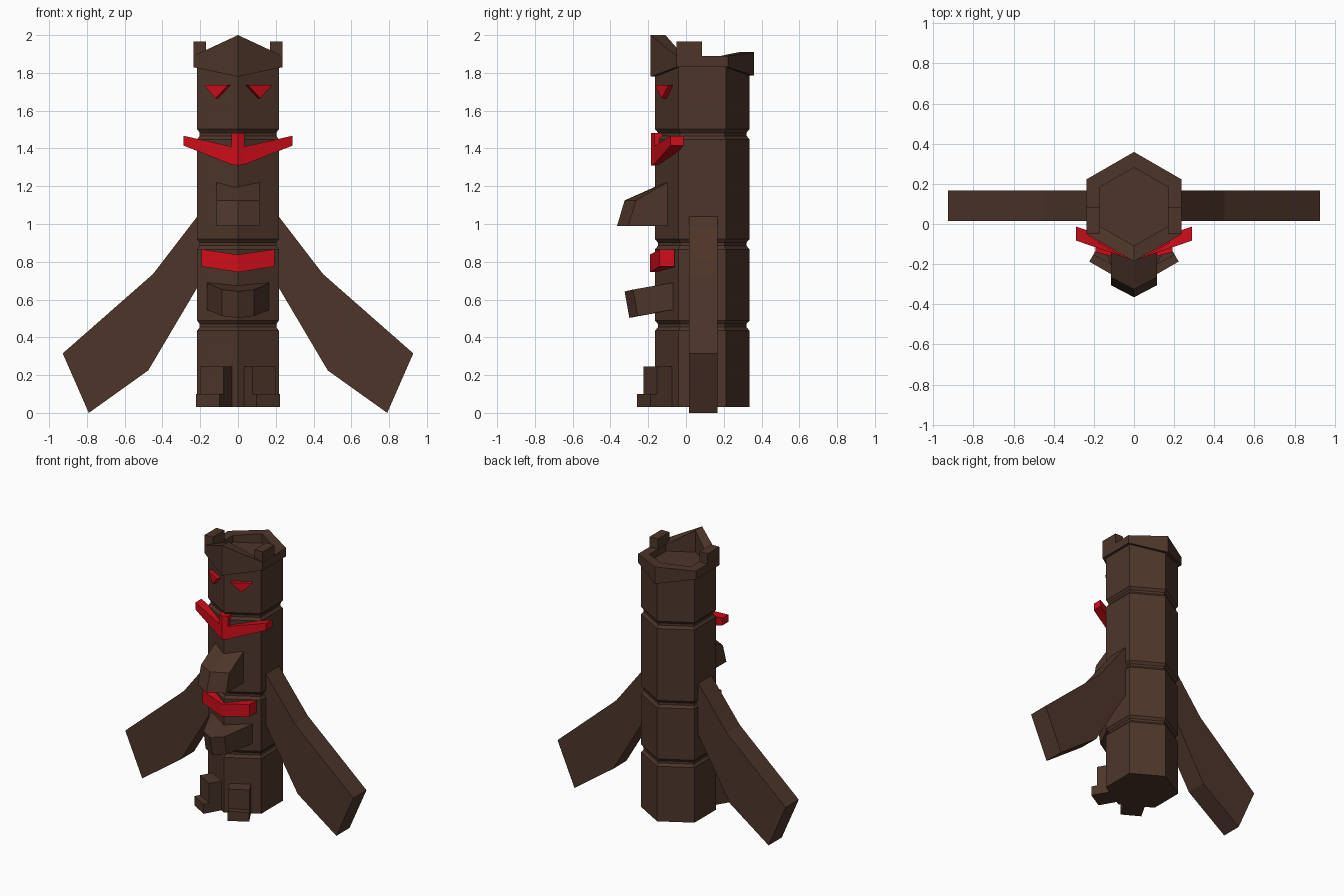
import bpy, bmesh, math
from mathutils import Vector

if "Cube" in bpy.data.objects:
    bpy.data.objects.remove(bpy.data.objects["Cube"])

CY = 0.086  # column axis in y


def material(name, rgb):
    m = bpy.data.materials.new(name)
    m.diffuse_color = (*rgb, 1)
    m.use_nodes = True
    m.node_tree.nodes["Principled BSDF"].inputs["Base Color"].default_value = m.diffuse_color
    return m


WOOD = material("dark_wood", (0.075, 0.036, 0.023))
RED = material("red_paint", (0.62, 0.004, 0.01))


def skin(name, rings, mat=WOOD):
    """Join equal-length rings of points into a capped solid."""
    bm = bmesh.new()
    rows = [[bm.verts.new(p) for p in ring] for ring in rings]
    n = len(rows[0])
    for a, b in zip(rows, rows[1:]):
        for i in range(n):
            j = (i + 1) % n
            bm.faces.new((a[i], a[j], b[j], b[i]))
    bm.faces.new(rows[0])
    bm.faces.new(rows[-1])
    bmesh.ops.recalc_face_normals(bm, faces=bm.faces)
    me = bpy.data.meshes.new(name)
    bm.to_mesh(me)
    bm.free()
    me.materials.append(mat)
    ob = bpy.data.objects.new(name, me)
    bpy.context.collection.objects.link(ob)
    return ob


def hexagon(r, zs):
    """Hexagon with a corner to the front; zs = heights at front, sides, back."""
    front, side, back = zs
    heights = [front, side, side, back, side, side]
    return [(r * math.sin(k * math.pi / 3), CY - r * math.cos(k * math.pi / 3), z)
            for k, z in enumerate(heights)]


def symmetric(name, stations, mat=WOOD):
    """Solid lofted across x from half-stations (x, [(y, z)...])."""
    full = [(-x, p) for x, p in reversed(stations) if x > 0] + stations
    return skin(name, [[(x, y, z) for y, z in p] for x, p in full], mat)


def rect(y0, y1, z0, z1):
    return [(y0, z0), (y1, z0), (y1, z1), (y0, z1)]


def mirror_pair(name, rings, mat=WOOD):
    for side, s in (("right", 1), ("left", -1)):
        skin(f"{name}_{side}", [[(s * x, y, z) for x, y, z in r] for r in rings], mat)


# column with three carved grooves
profile = [(0.03, 0.25)]
for z in (0.462, 0.893, 1.475):
    profile += [(z - 0.027, 0.25), (z - 0.008, 0.234), (z + 0.008, 0.234), (z + 0.027, 0.25)]
profile.append((1.835, 0.25))
skin("column", [hexagon(r, (z, z, z)) for z, r in profile])

# crown: flared rim with a tall front peak and a sunken floor
low, high = (1.78, 1.83, 1.785), (2.0, 1.89, 1.91)
skin("crown", [hexagon(0.24, low), hexagon(0.273, low), hexagon(0.273, high),
               hexagon(0.195, high), hexagon(0.195, (1.84,) * 3)])

# ear posts on the crown
mirror_pair("ear_post", [[(x, y, z) for y, z in rect(-0.05, 0.085, 1.84, 1.965)]
                         for x in (0.17, 0.236)])

# eyes: triangles lifted off the slanted front faces
n = Vector((0.5, -0.866, 0))
eye = [Vector((x, -0.164 + 0.577 * x, z))
       for x, z in ((0.04, 1.735), (0.165, 1.735), (0.105, 1.665))]
mirror_pair("eye", [[p - n * 0.02 for p in eye], [p + n * 0.028 for p in eye]], RED)

# upper red band with centre nub
symmetric("upper_band", [(0, rect(-0.185, -0.10, 1.31, 1.40)),
                         (0.035, rect(-0.17, -0.10, 1.315, 1.41)),
                         (0.288, rect(-0.083, -0.013, 1.415, 1.467))], RED)
symmetric("band_nub", [(0, rect(-0.185, -0.10, 1.36, 1.483)),
                       (0.035, rect(-0.168, -0.10, 1.36, 1.483))], RED)

# lower red band
symmetric("lower_band", [(0, rect(-0.19, -0.10, 0.745, 0.838)),
                         (0.192, rect(-0.14, -0.06, 0.775, 0.866))], RED)

# upper beak
symmetric("upper_beak", [
    (0, [(-0.09, 0.99), (-0.365, 0.99), (-0.325, 1.125), (-0.10, 1.225)]),
    (0.115, [(-0.09, 0.99), (-0.305, 0.99), (-0.265, 1.125), (-0.10, 1.22)])])

# lower beak
symmetric("lower_beak", [
    (0, [(-0.325, 0.643), (-0.30, 0.503), (-0.07, 0.545), (-0.07, 0.69)]),
    (0.085, [(-0.28, 0.653), (-0.255, 0.513), (-0.07, 0.545), (-0.07, 0.69)]),
    (0.165, [(-0.078, 0.688), (-0.075, 0.546), (-0.07, 0.545), (-0.07, 0.69)])])


# feet: leg and toe blocks square to the slanted front faces
def face_block(name, out, z0, z1):
    t = Vector((0.866, 0.5, 0))
    rings = []
    for w in (-0.088, 0.056):
        base = Vector((0, CY, 0)) + t * w
        rings.append([base + n * d + Vector((0, 0, z)) for d, z in rect(0.18, out, z0, z1)])
    mirror_pair(name, rings)


face_block("leg", 0.308, 0.03, 0.245)
face_block("toe", 0.348, 0.03, 0.10)

# wings: bent slabs sweeping down to the ground
wing = [(0.20, 1.06), (0.45, 0.735), (0.928, 0.315), (0.79, 0.0), (0.475, 0.225), (0.20, 0.69)]
mirror_pair("wing", [[(x, y, z) for x, z in wing] for y in (0.015, 0.168)])
